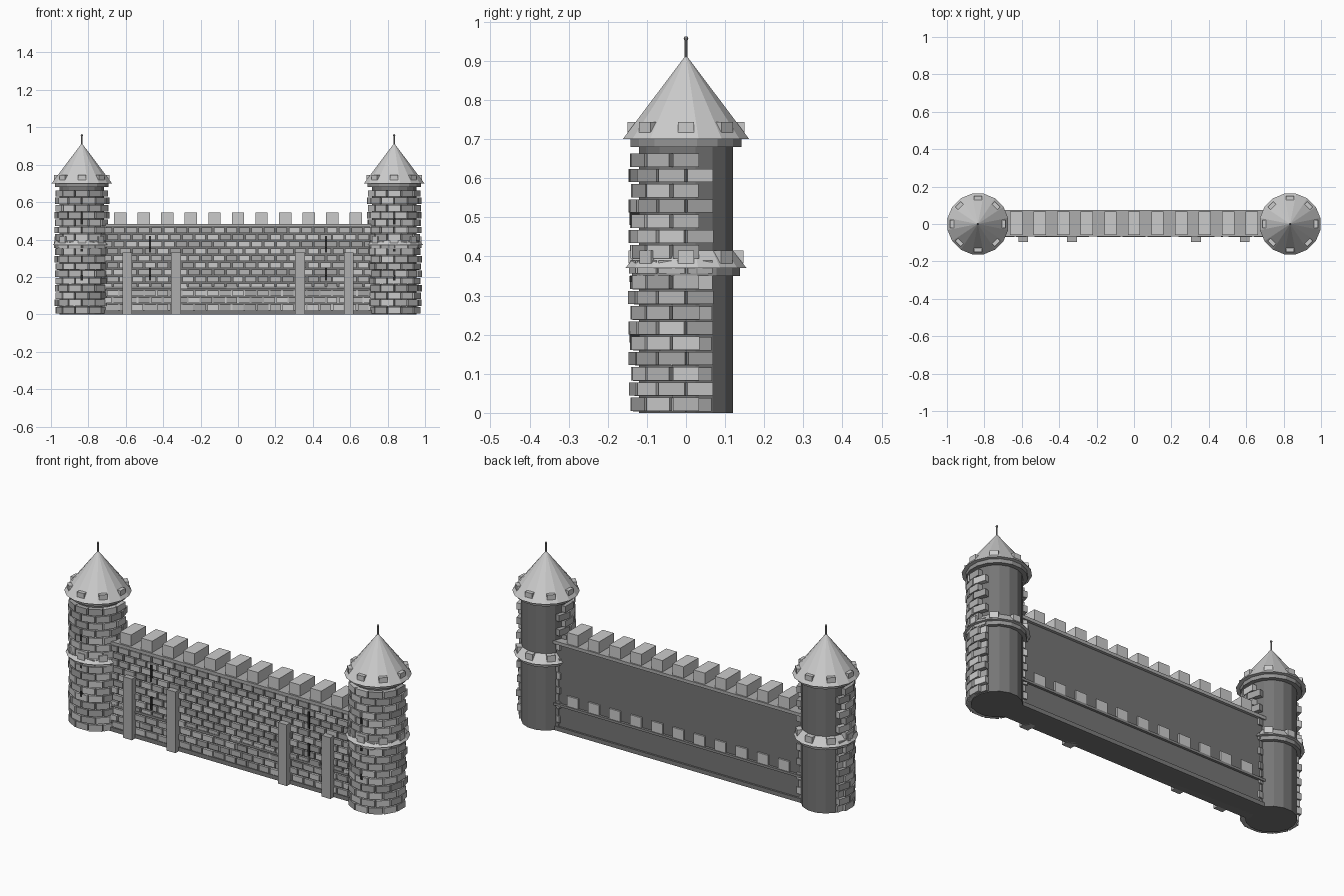
import bpy, bmesh, math, random
from mathutils import Matrix, Vector

if "Cube" in bpy.data.objects:
    bpy.data.objects.remove(bpy.data.objects["Cube"])

random.seed(4)
TOWER_X = 0.835
STONE = (0.38, 0.47, 0.56)      # light and dark stones, mixed at random
CORE, TRIM, ROOF, BLOCK = 0.18, 0.30, 0.56, 0.60


def grey(v):
    name = "grey_%02d" % round(v * 100)
    mat = bpy.data.materials.get(name) or bpy.data.materials.new(name)
    mat.diffuse_color = (v, v, v, 1)
    mat.use_nodes = True
    mat.node_tree.nodes["Principled BSDF"].inputs["Base Color"].default_value = mat.diffuse_color
    return mat


def finish(name, bm, *shades):
    me = bpy.data.meshes.new(name)
    bm.to_mesh(me)
    bm.free()
    for v in shades:
        me.materials.append(grey(v))
    ob = bpy.data.objects.new(name, me)
    bpy.context.collection.objects.link(ob)
    return ob


def box(bm, lo, hi, m=Matrix(), shade=0):
    lo, hi = Vector(lo), Vector(hi)
    s = hi - lo
    res = bmesh.ops.create_cube(bm, size=1, matrix=m @ Matrix.Translation((lo + hi) / 2)
                                @ Matrix.Diagonal((s.x, s.y, s.z, 1)))
    for v in res["verts"]:
        for f in v.link_faces:
            f.material_index = shade


def cone(bm, x, z0, z1, r0, r1, n=16):
    bmesh.ops.create_cone(bm, cap_ends=True, segments=n, radius1=r0, radius2=r1, depth=z1 - z0,
                          matrix=Matrix.Translation((x, 0, (z0 + z1) / 2))
                          @ Matrix.Rotation(math.pi / n, 4, 'Z'))


def around(x, degrees):
    return Matrix.Translation((x, 0, 0)) @ Matrix.Rotation(math.radians(degrees), 4, 'Z')


def tower_row(bm, x, z, odd, r):
    # half ring of stones facing the front, 30 degrees apart
    count = 8 if odd else 7
    for i in range(count):
        a = -90 + 30 * (i - (count - 1) / 2)
        out = r + random.uniform(-0.003, 0.002)
        w = 0.034 + random.uniform(-0.0015, 0.001)
        box(bm, (0.108, -w, z + 0.003), (out, w, z + 0.037), around(x, a), random.randrange(3))


for side, sx in (("left", -1), ("right", 1)):
    x = sx * TOWER_X
    # tower shaft
    bm = bmesh.new()
    cone(bm, x, 0, 0.70, 0.122, 0.122)
    finish(side + "_tower_shaft", bm, CORE)

    # tower stones, with a recessed second layer on the lower half
    bm = bmesh.new()
    for row in range(17):
        z = row * 0.039 + 0.002
        tower_row(bm, x, z, row % 2, 0.142)
        if row < 9:
            tower_row(bm, x, z - 0.001, (row + 1) % 2, 0.131)
    finish(side + "_tower_stones", bm, *STONE)

    # conical roof and the matching skirt halfway up
    bm = bmesh.new()
    cone(bm, x, 0.70, 0.915, 0.165, 0)
    cone(bm, x, 0.37, 0.415, 0.158, 0.122)
    finish(side + "_tower_roof_and_skirt", bm, ROOF)

    # collars under the roof and the skirt
    bm = bmesh.new()
    cone(bm, x, 0.68, 0.70, 0.145, 0.145)
    cone(bm, x, 0.35, 0.37, 0.141, 0.141)
    finish(side + "_tower_collars", bm, TRIM)

    # small blocks around the roof edge and the skirt
    bm = bmesh.new()
    for k in range(8):
        m = around(x, 45 * k)
        box(bm, (0.128, -0.021, 0.713), (0.149, 0.021, 0.744), m)
        box(bm, (0.120, -0.021, 0.382), (0.147, 0.021, 0.415), m)
    finish(side + "_tower_blocks", bm, BLOCK)

    # finial
    bm = bmesh.new()
    cone(bm, x, 0.90, 0.955, 0.004, 0.004, 8)
    bmesh.ops.create_uvsphere(bm, u_segments=8, v_segments=6, radius=0.006,
                              matrix=Matrix.Translation((x, 0, 0.957)))
    finish(side + "_finial", bm, TRIM)

# wall core
bm = bmesh.new()
box(bm, (-0.75, -0.055, 0), (0.75, 0.06, 0.475))
finish("wall_core", bm, CORE)

# wall stones
bm = bmesh.new()


def wall_row(z, odd, front, h):
    for i in range(-11, 12):
        c = (i + 0.5 * odd) * 0.067
        if abs(c) < 0.72:
            w = 0.029 + random.uniform(-0.0015, 0.001)
            box(bm, (c - w, front + random.uniform(-0.003, 0.002), z + 0.004),
                (c + w, -0.045, z + h - 0.004), shade=random.randrange(3))


for row in range(12):
    z = 0.02 + row * 0.0373
    wall_row(z, row % 2, -0.066, 0.0373)
    if row < 3:
        wall_row(z, (row + 1) % 2, -0.059, 0.0373)
finish("wall_stones", bm, *STONE)

# base trim, lower ledge and wall cap
for name, z0, z1, yb, shade in (("wall_base", 0, 0.022, 0.07, 0.2),
                                ("lower_ledge", 0.135, 0.148, 0.073, 0.25),
                                ("wall_cap", 0.467, 0.484, 0.075, 0.42)):
    bm = bmesh.new()
    box(bm, (-0.75, -0.068, z0), (0.75, yb, z1))
    finish(name, bm, shade)

# merlons on the top, and the row of blocks on the back ledge
for name, z0, z1, y0, y1 in (("merlons", 0.48, 0.545, -0.058, 0.067),
                             ("ledge_blocks", 0.145, 0.203, 0.02, 0.069)):
    bm = bmesh.new()
    for i in range(-5, 6):
        box(bm, (i * 0.126 - 0.033, y0, z0), (i * 0.126 + 0.033, y1, z1),
            shade=random.randrange(2))
    finish(name, bm, 0.54, 0.62)

# pilasters
bm = bmesh.new()
for x in (-0.592, -0.332, 0.332, 0.592):
    box(bm, (x - 0.026, -0.096, 0), (x + 0.026, -0.04, 0.33))
finish("pilasters", bm, 0.42)

# arrow slits
bm = bmesh.new()
for s in (-1, 1):
    for z0, z1 in ((0.33, 0.42), (0.18, 0.25)):
        box(bm, (s * 0.47 - 0.006, -0.07, z0), (s * 0.47 + 0.006, -0.05, z1))
    for z0, z1 in ((0.48, 0.515), (0.335, 0.35), (0.18, 0.21)):
        box(bm, (s * TOWER_X - 0.006, -0.144, z0), (s * TOWER_X + 0.006, -0.11, z1))
finish("arrow_slits", bm, 0.02)
